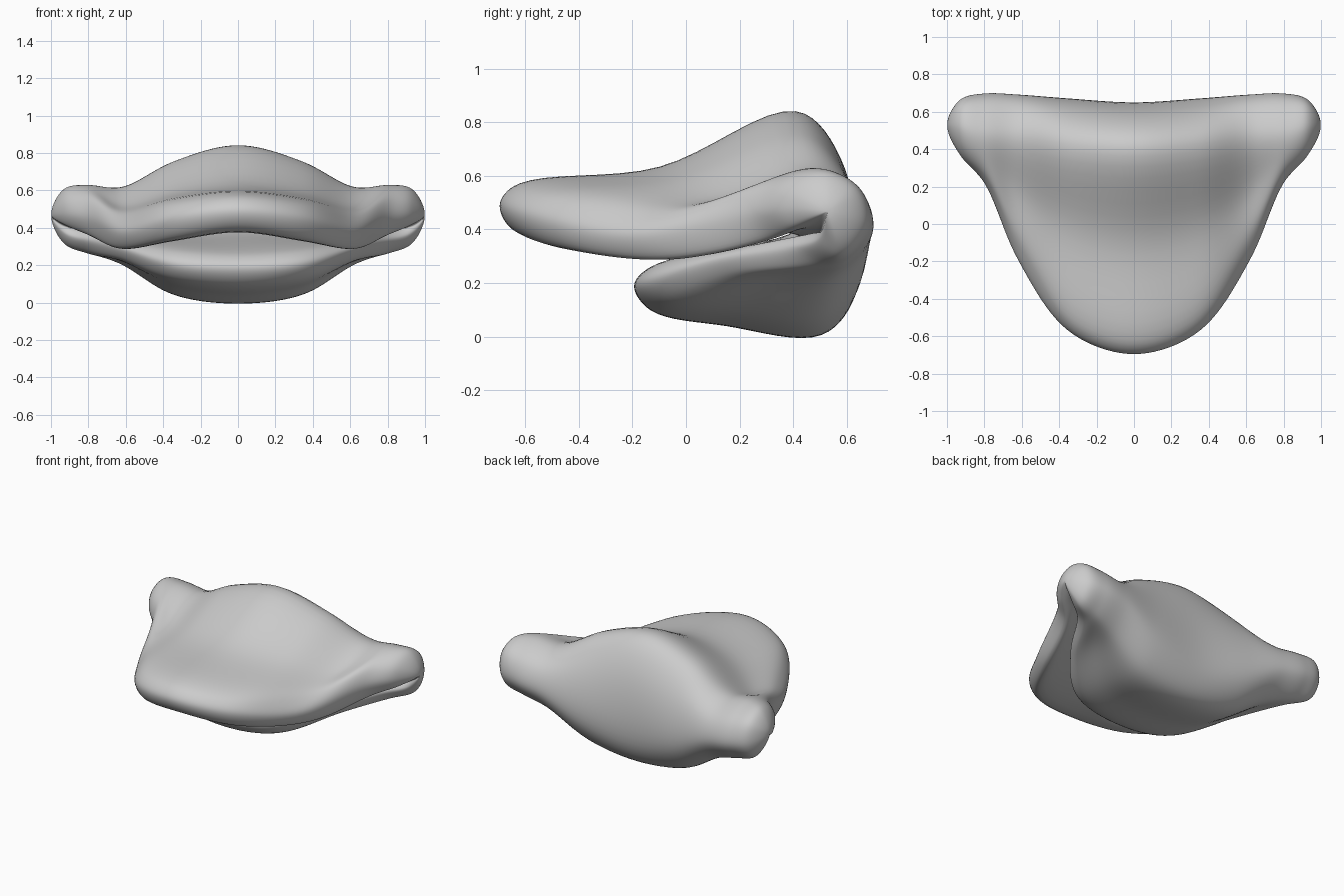
import bpy, bmesh
from mathutils import Vector

if "Cube" in bpy.data.objects:
    bpy.data.objects.remove(bpy.data.objects["Cube"])

# Side-on (y, z) cross-sections of the open bill, from the middle to the mouth corner.
# Each runs: lower tip, underside, back, top ridge, upper lip, mouth interior.
SECTIONS = [
    (0.0, [(-.195, .19), (-.13, .095), (.15, .04), (.51, .004), (.64, .18), (.59, .64), (.415, .848),
           (-.1, .63), (-.63, .572), (-.698, .49), (-.62, .38), (.25, .49), (.42, .4), (-.13, .262)]),
    (0.35, [(-.145, .21), (-.08, .13), (.18, .085), (.51, .052), (.665, .24), (.61, .58), (.435, .757),
            (-.02, .59), (-.5, .53), (-.575, .45), (-.49, .33), (.25, .45), (.42, .38), (-.07, .285)]),
    (0.62, [(.13, .29), (.18, .235), (.36, .22), (.55, .21), (.69, .36), (.645, .53), (.47, .62),
            (.17, .52), (-.08, .465), (-.195, .38), (-.1, .285), (.32, .39), (.44, .37), (.19, .33)]),
    (0.8, [(.41, .335), (.46, .28), (.53, .262), (.6, .28), (.697, .4), (.655, .545), (.5, .628),
           (.36, .605), (.26, .545), (.22, .45), (.29, .362), (.42, .4), (.5, .39), (.45, .38)]),
    (0.93, [(.505, .37), (.53, .335), (.57, .315), (.62, .34), (.665, .43), (.635, .55), (.53, .608),
            (.44, .59), (.38, .535), (.37, .47), (.41, .42), (.48, .42), (.51, .41), (.505, .39)]),
]
POLE = Vector((1.0, .53, .47))


def spline(a, b, c, d, t):
    """Centripetal Catmull-Rom between b and c."""
    k = [0.0]
    for p, q in ((a, b), (b, c), (c, d)):
        k.append(k[-1] + max((q - p).length, 1e-4) ** 0.5)
    u = k[1] + t * (k[2] - k[1])
    mix = lambda p, q, i, j: p.lerp(q, (u - k[i]) / (k[j] - k[i]))
    a1, a2, a3 = mix(a, b, 0, 1), mix(b, c, 1, 2), mix(c, d, 2, 3)
    return mix(mix(a1, a2, 0, 2), mix(a2, a3, 1, 3), 1, 2)


def smooth_loop(pts, steps):
    n = len(pts)
    return [spline(pts[i - 1], pts[i], pts[(i + 1) % n], pts[(i + 2) % n], s / steps)
            for i in range(n) for s in range(steps)]


# Smooth each section, then add mirrored ghost sections so both ends round off
rings = [smooth_loop([Vector((x, y, z)) for y, z in pts], 8) for x, pts in SECTIONS]
ghost_in = [Vector((-p.x, p.y, p.z)) for p in rings[1]]
ghost_out = [Vector((p.x, 2 * POLE.y - p.y, 2 * POLE.z - p.z)) for p in rings[-1]]
rings = [ghost_in] + rings + [[POLE.copy() for _ in rings[0]], ghost_out]

# Loft half of the bill
STEPS = 10
loft = []
for i in range(1, len(rings) - 2):
    for s in range(STEPS):
        loft.append([spline(*q, s / STEPS) for q in zip(*rings[i - 1:i + 3])])
loft.append(rings[-2])

bm = bmesh.new()
rows = [[bm.verts.new(p) for p in ring] for ring in loft]
n = len(rows[0])
for r0, r1 in zip(rows, rows[1:]):
    for j in range(n):
        k = (j + 1) % n
        bm.faces.new((r0[j], r0[k], r1[k], r1[j]))

# Mirror to the other side and weld the middle and corners
geom = bm.verts[:] + bm.edges[:] + bm.faces[:]
copy = bmesh.ops.duplicate(bm, geom=geom)["geom"]
for v in copy:
    if isinstance(v, bmesh.types.BMVert):
        v.co.x *= -1
bmesh.ops.reverse_faces(bm, faces=[f for f in copy if isinstance(f, bmesh.types.BMFace)])
bmesh.ops.remove_doubles(bm, verts=bm.verts, dist=1e-5)
bmesh.ops.recalc_face_normals(bm, faces=bm.faces)
for f in bm.faces:
    f.smooth = True

mesh = bpy.data.meshes.new("bill_mouth")
bm.to_mesh(mesh)
bm.free()
bill = bpy.data.objects.new("bill_mouth", mesh)
bpy.context.collection.objects.link(bill)

# Soften the surface slightly
relax = bill.modifiers.new("relax", "SMOOTH")
relax.factor = 0.5
relax.iterations = 8
